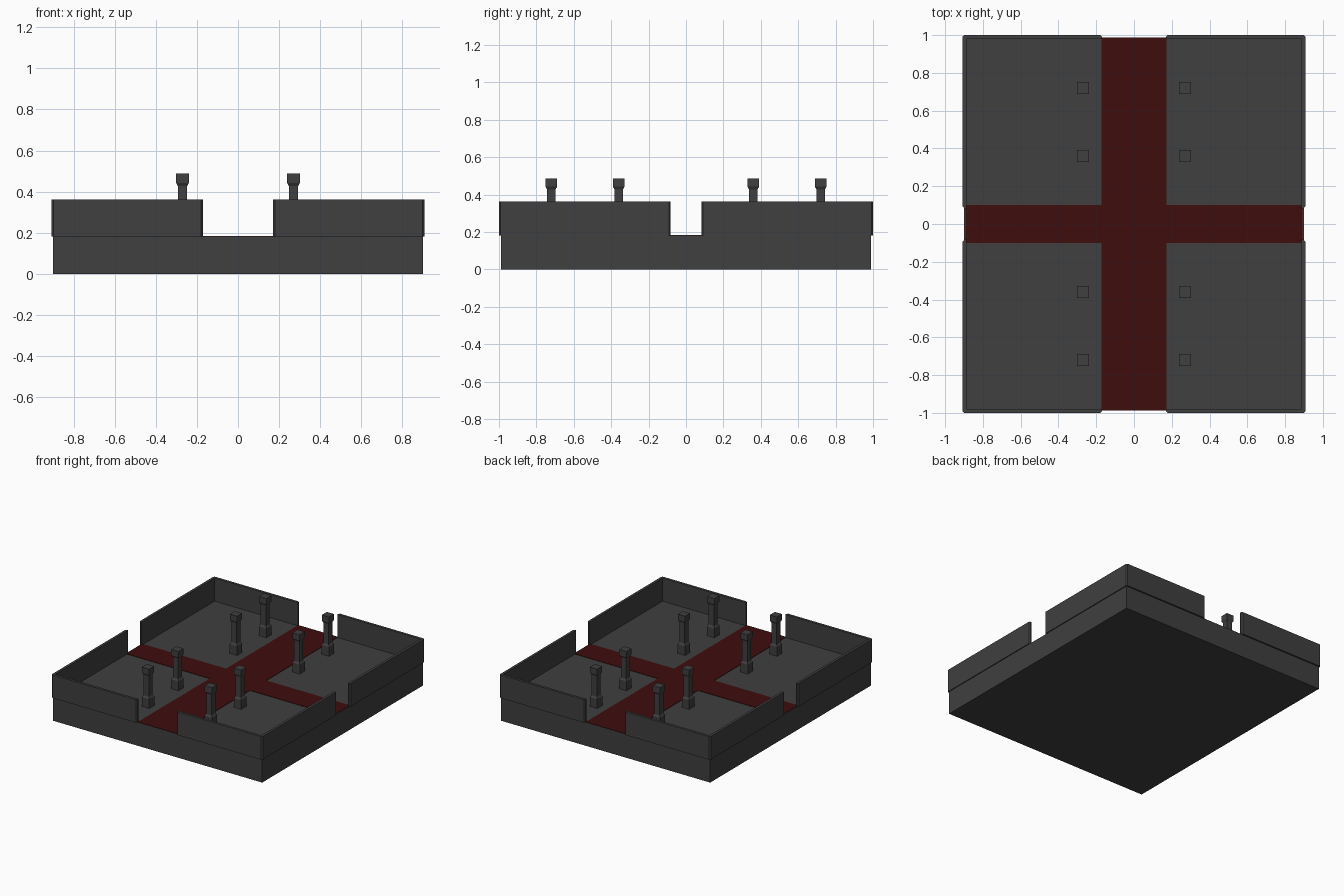
import bpy, bmesh

if "Cube" in bpy.data.objects:
    bpy.data.objects.remove(bpy.data.objects["Cube"])


def material(name, rgb):
    m = bpy.data.materials.new(name)
    m.diffuse_color = (*rgb, 1.0)
    m.use_nodes = True
    m.node_tree.nodes["Principled BSDF"].inputs["Base Color"].default_value = m.diffuse_color
    return m


GREY = material("dark grey stone", (0.05, 0.05, 0.05))
RED = material("dark red carpet", (0.05, 0.004, 0.004))

FLOOR = 0.182


def loft(name, rings, mat):
    """Closed solid through a stack of matching point rings."""
    bm = bmesh.new()
    loops = [[bm.verts.new(p) for p in ring] for ring in rings]
    n = len(loops[0])
    for a, b in zip(loops, loops[1:]):
        for i in range(n):
            j = (i + 1) % n
            bm.faces.new((a[i], a[j], b[j], b[i]))
    bm.faces.new(loops[0][::-1])
    bm.faces.new(loops[-1])
    bmesh.ops.recalc_face_normals(bm, faces=bm.faces[:])
    me = bpy.data.meshes.new(name)
    bm.to_mesh(me)
    bm.free()
    me.materials.append(mat)
    ob = bpy.data.objects.new(name, me)
    bpy.context.collection.objects.link(ob)
    return ob


def prism(name, outline, z0, z1, mat):
    return loft(name, [[(x, y, z) for x, y in outline] for z in (z0, z1)], mat)


# Base slab
X, Y = 0.9, 0.988
prism("base_slab", [(-X, -Y), (X, -Y), (X, Y), (-X, Y)], 0, FLOOR, GREY)

# Cross-shaped carpet lying on the floor
a, b, x, y = 0.172, 0.1, 0.892, 0.987
prism("carpet_cross",
      [(-a, -y), (a, -y), (a, -b), (x, -b), (x, b), (a, b),
       (a, y), (-a, y), (-a, b), (-x, b), (-x, -b), (-a, -b)],
      FLOOR - 0.002, FLOOR + 0.003, RED)

# Four L-shaped corner walls with chamfered outer edges
gx, gy, ox, oy, t, c = 0.17, 0.083, 0.907, 1.0, 0.02, 0.009
wall = [(gx, oy - t), (gx, oy - c), (gx + c, oy), (ox - c, oy), (ox, oy - c),
        (ox, gy + c), (ox - c, gy), (ox - t, gy), (ox - t, oy - t)]
for sx, side in ((-1, "left"), (1, "right")):
    for sy, end in ((-1, "front"), (1, "back")):
        prism(f"wall_{end}_{side}", [(sx * px, sy * py) for px, py in wall],
              FLOOR, 0.362, GREY)

# Square posts: (half width, height) sections of plinth, shaft and head
SECTIONS = [(0.032, FLOOR), (0.032, 0.255), (0.023, 0.268),
            (0.023, 0.428), (0.031, 0.442), (0.031, 0.487)]
for sx, side in ((-1, "left"), (1, "right")):
    for i, py in enumerate((-0.72, -0.36, 0.36, 0.72)):
        px = sx * 0.27
        rings = [[(px + u * w, py + v * w, z)
                  for u, v in ((-1, -1), (1, -1), (1, 1), (-1, 1))]
                 for w, z in SECTIONS]
        loft(f"post_{side}_{i + 1}", rings, GREY)
